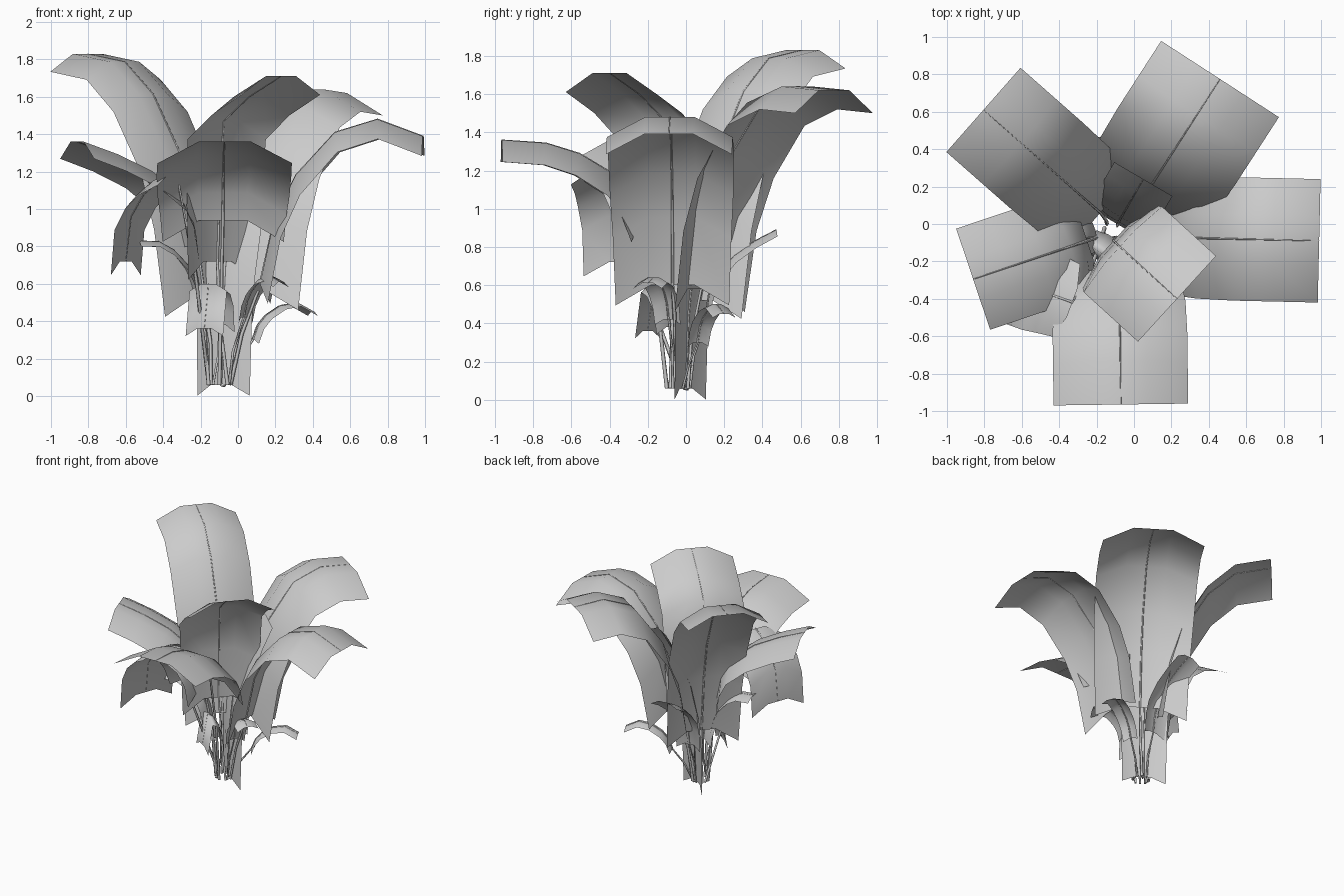
import bpy
import bmesh
from mathutils import Vector

cube = bpy.data.objects.get("Cube")
if cube:
    bpy.data.objects.remove(cube, do_unlink=True)

leaf_grey = bpy.data.materials.new("leaf_grey")
leaf_grey.use_nodes = True
GREY = (0.6, 0.6, 0.6, 1)
leaf_grey.diffuse_color = GREY
leaf_grey.node_tree.nodes["Principled BSDF"].inputs["Base Color"].default_value = GREY

UP = Vector((0, 0, 1))
CROWN = Vector((-0.1, -0.04, 0.06))
# Leaf arches: share of the reach, share of the rise (None is the tip's own height)
DROOPING = [(0, 0), (0.09, 0.4), (0.22, 0.66), (0.46, 0.92), (0.72, 1), (1, None)]
REACHING = [(0, 0), (0.09, 0.35), (0.2, 0.58), (0.44, 0.83), (0.68, 0.96), (1, None)]
SLANTING = [(0, 0), (0.05, 0.3), (0.15, 0.5), (0.4, 0.72), (0.7, 0.88), (1, None)]
FOLDED = [(0, 0), (0.03, 0.4), (0.1, 0.76), (0.5, 0.89), (1, None)]
HANGING = [(0, 0), (0.35, 0.1), (0.65, 0.25), (0.9, 0.5), (1, None)]
# Cross-section: a flat middle strip with two drooping sides
ACROSS = [-1, -0.39, 0.39, 1]


def spine_of(base, tip, crest, arch):
    base, tip = Vector(base), Vector(tip)
    points = []
    for reach, rise in arch:
        p = base.lerp(tip, reach)
        p.z = tip.z if rise is None else base.z + (crest - base.z) * rise
        points.append(p)
    return points


def make_blade(name, spine, out, width):
    side = out.cross(UP)
    bm = bmesh.new()
    rows = []
    for i, p in enumerate(spine):
        along = i / (len(spine) - 1)
        half = width * (0.45 + 0.05 * min(1, along * 2))
        droop = width * (out * 0.07 * (1 - along) - UP * 0.16)
        rows.append([bm.verts.new(p + side * t * half + (droop if abs(t) == 1 else Vector()))
                     for t in ACROSS])
    for low, high in zip(rows, rows[1:]):
        for j in range(len(ACROSS) - 1):
            bm.faces.new((low[j], low[j + 1], high[j + 1], high[j])).smooth = True
    bmesh.ops.recalc_face_normals(bm, faces=bm.faces)
    mesh = bpy.data.meshes.new(name)
    bm.to_mesh(mesh)
    bm.free()
    mesh.materials.append(leaf_grey)
    bpy.context.collection.objects.link(bpy.data.objects.new(name, mesh))


def make_stem(name, spine, out, radius):
    # Thin stalk from the crown that runs on as the midrib
    foot = CROWN + out * 0.06
    points = [foot, foot.lerp(spine[0], 0.5) - out * 0.02] + spine
    curve = bpy.data.curves.new(name, "CURVE")
    curve.dimensions = "3D"
    curve.bevel_depth = radius
    curve.bevel_resolution = 0
    curve.use_fill_caps = True
    line = curve.splines.new("POLY")
    line.points.add(len(points) - 1)
    for i, (point, p) in enumerate(zip(line.points, points)):
        point.co = (*p, 1)
        point.radius = 1 - 0.8 * i / (len(points) - 1)
    curve.materials.append(leaf_grey)
    bpy.context.collection.objects.link(bpy.data.objects.new(name, curve))


# name: base, tip, crest height, width, arch
LEAVES = {
    "tall_back_right_leaf": ((-0.18, 0.06, 0.52), (-0.805, 0.61, 1.83), 1.84, 0.6, REACHING),
    "back_left_leaf": ((0.01, 0.08, 0.58), (0.46, 0.775, 1.62), 1.64, 0.75, DROOPING),
    "left_leaf": ((0.12, -0.07, 0.6), (0.99, -0.09, 1.39), 1.48, 0.66, DROOPING),
    "front_leaf": ((-0.08, -0.24, 0.94), (-0.07, -0.965, 1.36), 1.36, 0.72, REACHING),
    "right_leaf": ((-0.25, -0.09, 0.8), (-0.86, -0.295, 1.36), 1.36, 0.57, SLANTING),
    "upright_front_leaf": ((-0.11, -0.09, 0.72), (0.23, -0.4, 1.71), 1.71, 0.62, FOLDED),
    "low_front_right_leaf": ((-0.33, -0.42, 1.2), (-0.6, -0.32, 0.72), 0.72, 0.46, HANGING),
    "inner_back_leaf": ((-0.09, 0.0, 0.06), (0.05, 0.24, 1.33), 1.33, 0.36, SLANTING),
    "small_back_leaf": ((-0.1, 0.1, 0.4), (-0.13, 0.47, 0.89), 0.89, 0.22, SLANTING),
    "small_right_leaf": ((-0.2, -0.07, 0.5), (-0.53, -0.11, 0.83), 0.84, 0.18, REACHING),
    "small_left_leaf": ((0.08, 0.06, 0.3), (0.4, 0.2, 0.45), 0.5, 0.13, DROOPING),
    "small_front_left_leaf": ((0.03, -0.09, 0.42), (0.23, -0.2, 0.61), 0.64, 0.17, DROOPING),
    "small_front_leaf": ((-0.1, -0.08, 0.38), (-0.18, -0.2, 0.36), 0.6, 0.24, DROOPING),
}

for name, (base, tip, crest, width, arch) in LEAVES.items():
    spine = spine_of(base, tip, crest, arch)
    out = Vector(tip) - Vector(base)
    out.z = 0
    out.normalize()
    make_blade(name, spine, out, width)
    make_stem(name.replace("leaf", "stem"), spine, out, 0.011 if width > 0.3 else 0.008)
